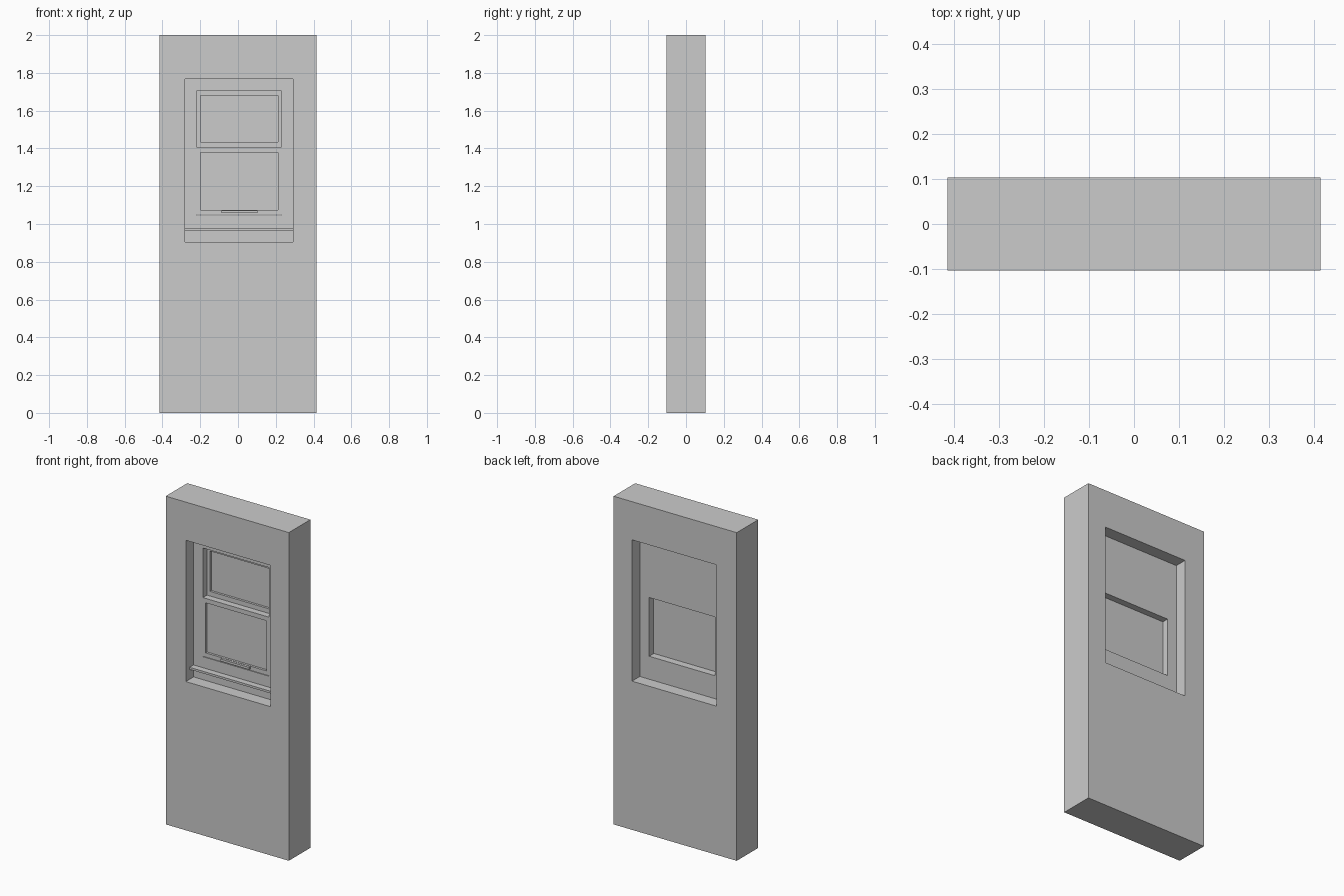
import bpy, bmesh

if "Cube" in bpy.data.objects:
    bpy.data.objects.remove(bpy.data.objects["Cube"])


def finish(name, bm):
    bmesh.ops.recalc_face_normals(bm, faces=bm.faces[:])
    mesh = bpy.data.meshes.new(name)
    bm.to_mesh(mesh)
    bm.free()
    obj = bpy.data.objects.new(name, mesh)
    bpy.context.collection.objects.link(obj)
    return obj


def corners(bm, rect, y):
    x0, x1, z0, z1 = rect
    return [bm.verts.new((x, y, z)) for x, z in ((x0, z0), (x1, z0), (x1, z1), (x0, z1))]


def ring(name, outer, inner, y0, y1):
    """Rectangular frame: outer and inner are (x0, x1, z0, z1)."""
    bm = bmesh.new()
    of, nf = corners(bm, outer, y0), corners(bm, inner, y0)
    ob, nb = corners(bm, outer, y1), corners(bm, inner, y1)
    for a, b in ((of, nf), (nb, ob), (ob, of), (nf, nb)):
        for i in range(4):
            j = (i + 1) % 4
            bm.faces.new((a[i], a[j], b[j], b[i]))
    return finish(name, bm)


def box(name, rect, y0, y1):
    bm = bmesh.new()
    f, b = corners(bm, rect, y0), corners(bm, rect, y1)
    bm.faces.new(f)
    bm.faces.new(b)
    for i in range(4):
        j = (i + 1) % 4
        bm.faces.new((f[i], f[j], b[j], b[i]))
    return finish(name, bm)


HOLE = (-0.28, 0.291, 0.906, 1.767)
OPENING = (-0.217, 0.228, 1.046, 1.708)
FRONT, BACK = -0.028, 0.029
MEET = 1.406

# Wall with window hole, and the fixed frame set halfway into it
ring("wall", (-0.415, 0.415, 0, 2), HOLE, -0.103, 0.104)
ring("window_frame", HOLE, OPENING, FRONT, BACK)

# Sashes: the lower is flush with the frame front, the upper with its back
x0, x1, z0, z1 = OPENING
sashes = (
    ("lower", (x0, x1, z0 + 0.003, MEET), (-0.198, 0.211, 1.074, 1.379), FRONT, -0.011),
    ("upper", (x0, x1, MEET, z1), (-0.198, 0.211, 1.434, 1.679), 0.012, BACK),
)
for name, outer, pane, y0, y1 in sashes:
    ring(name + "_sash", outer, pane, y0, y1)
    box(name + "_glass", pane, y1 - 0.003, y1)

# Meeting rail closing the step between the sashes
box("meeting_rail", (x0, x1, MEET - 0.002, MEET), -0.012, BACK)

# Sill nosing and sash lift handle on the front
box("sill", (HOLE[0], HOLE[1], 0.966, 0.979), -0.066, FRONT)
box("lift_handle", (-0.087, 0.103, 1.058, 1.072), -0.042, FRONT)
